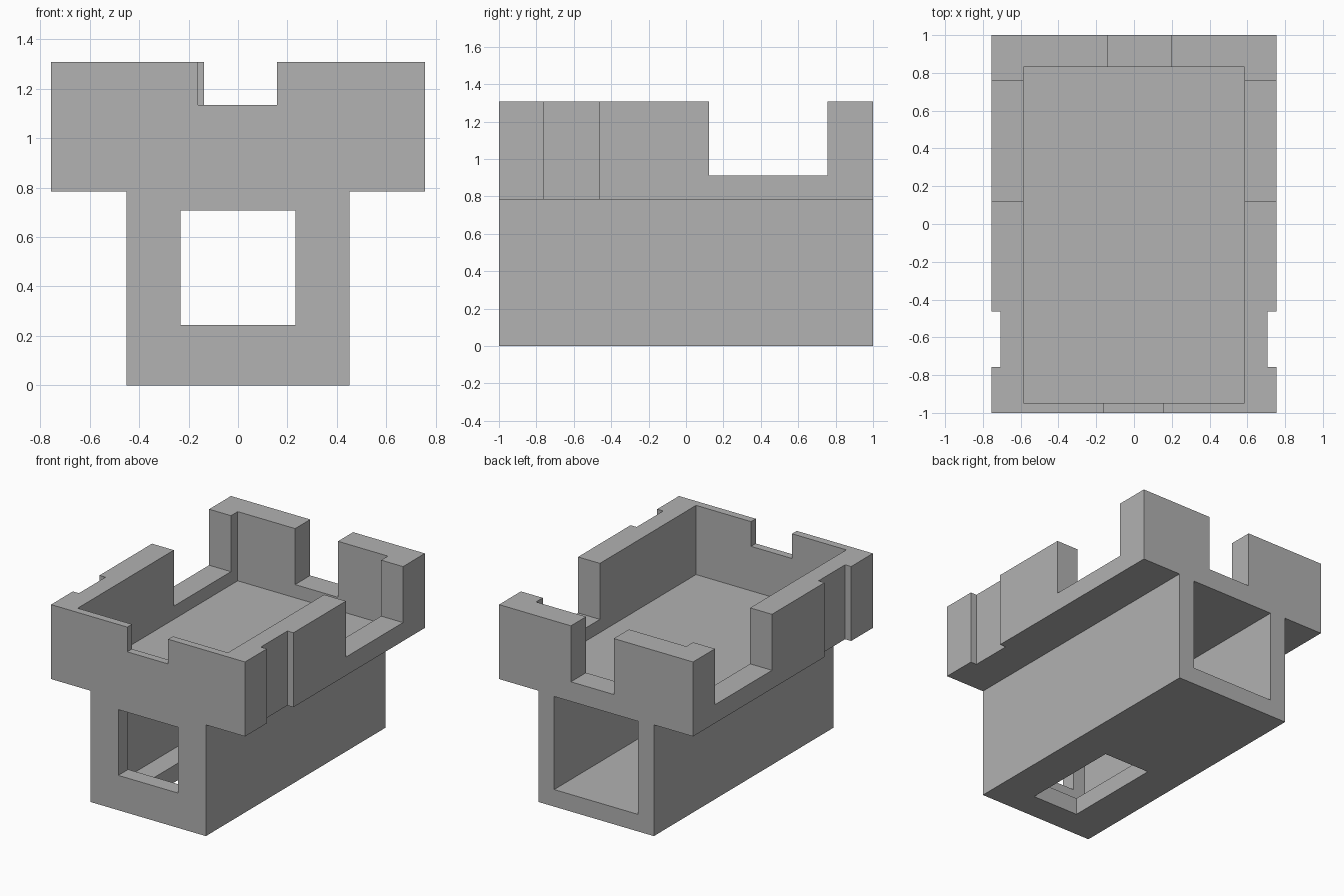
import bpy
import bmesh

cube = bpy.data.objects.get("Cube")
if cube:
    bpy.data.objects.remove(cube, do_unlink=True)

grey = bpy.data.materials.new("plain_grey")
grey.use_nodes = True
grey.diffuse_color = (0.445, 0.445, 0.445, 1)
grey.node_tree.nodes["Principled BSDF"].inputs["Base Color"].default_value = grey.diffuse_color

HALF_W, HALF_BODY, SHELF, TOP = 0.755, 0.45, 0.783, 1.307


def make_object(name, bm):
    bmesh.ops.recalc_face_normals(bm, faces=bm.faces[:])
    mesh = bpy.data.meshes.new(name)
    bm.to_mesh(mesh)
    bm.free()
    mesh.materials.append(grey)
    obj = bpy.data.objects.new(name, mesh)
    bpy.context.collection.objects.link(obj)
    return obj


def cut(target, name, xs, ys, zs):
    """Subtract a box given by its x, y and z ranges."""
    bm = bmesh.new()
    bmesh.ops.create_cube(bm, size=1)
    for v in bm.verts:
        for axis, (low, high) in enumerate((xs, ys, zs)):
            v.co[axis] = high if v.co[axis] > 0 else low
    cutter = make_object(name, bm)
    cutter.hide_render = True
    mod = target.modifiers.new(name, "BOOLEAN")
    mod.operation = "DIFFERENCE"
    mod.solver = "EXACT"
    mod.object = cutter
    bpy.context.view_layer.objects.active = target
    bpy.ops.object.modifier_apply(modifier=name)
    bpy.data.objects.remove(cutter, do_unlink=True)


# T-shaped block, extruded from front to back
half = [(HALF_BODY, 0), (HALF_BODY, SHELF), (HALF_W, SHELF), (HALF_W, TOP)]
profile = half + [(-x, z) for x, z in reversed(half)]
bm = bmesh.new()
face = bm.faces.new([bm.verts.new((x, -1, z)) for x, z in profile])
extruded = bmesh.ops.extrude_face_region(bm, geom=[face])["geom"]
bmesh.ops.translate(bm, vec=(0, 2, 0),
                    verts=[g for g in extruded if isinstance(g, bmesh.types.BMVert)])
block = make_object("walled_block", bm)

# Open tray and the tunnel beneath it
cut(block, "tray", (-0.585, 0.585), (-0.947, 0.832), (0.82, 2))
cut(block, "tunnel", (-0.326, 0.326), (-0.89, 1.2), (0.12, 0.775))
cut(block, "front_window", (-0.232, 0.232), (-1.2, -0.8), (0.245, 0.708))
cut(block, "floor_hole", (-0.18, 0.18), (-0.8, -0.075), (-0.2, 0.2))

# Gaps in the front and back walls
cut(block, "front_gap", (-0.162, 0.157), (-1.2, -0.8), (1.133, 2))
cut(block, "back_gap", (-0.138, 0.196), (0.7, 1.2), (0.913, 2))

# Gap and shallow upright groove in each side wall
for side in (-1, 1):
    cut(block, "side_gap", sorted((side * 0.5, side)), (0.122, 0.757), (0.913, 2))
    cut(block, "side_groove", sorted((side * 0.708, side)), (-0.758, -0.462), (0.5, 2))
